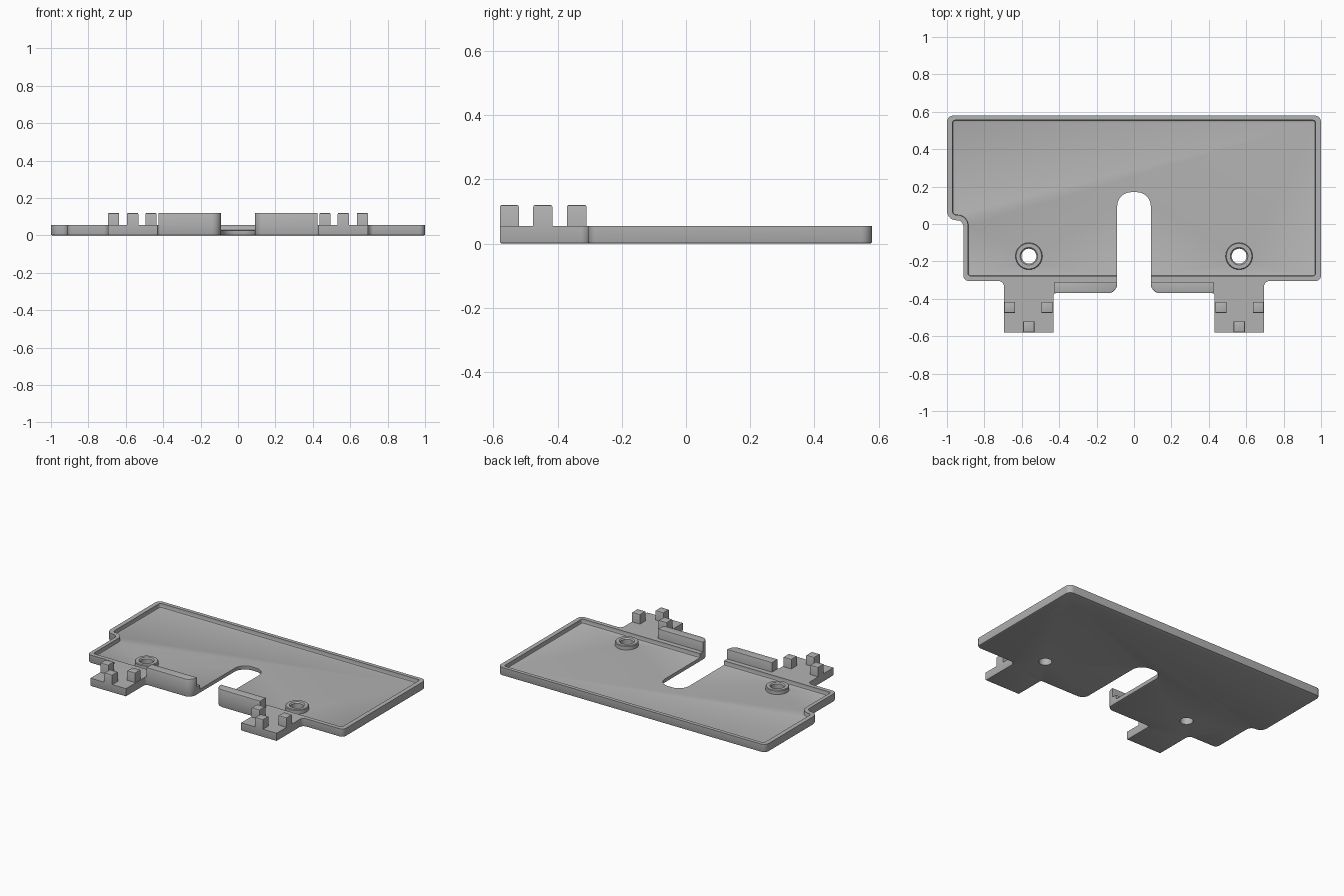
import bpy, bmesh, math
from mathutils import Vector

cube = bpy.data.objects.get("Cube")
if cube:
    bpy.data.objects.remove(cube, do_unlink=True)

grey = bpy.data.materials.new("plain grey")
grey.use_nodes = True
grey.diffuse_color = (0.45, 0.45, 0.45, 1)
grey.node_tree.nodes["Principled BSDF"].inputs["Base Color"].default_value = grey.diffuse_color

FLOOR, RIM, TOP = 0.027, 0.055, 0.12


def rounded(corners, steps=8):
    """Outline with each right-angled corner (x, y, radius) replaced by an arc."""
    out = []
    for i, (x, y, r) in enumerate(corners):
        p = Vector((x, y))
        if r == 0:
            out.append(p)
            continue
        into = (p - Vector(corners[i - 1][:2])).normalized()
        away = (Vector(corners[(i + 1) % len(corners)][:2]) - p).normalized()
        centre = p - into * r + away * r
        for k in range(steps + 1):
            a = math.pi / 2 * k / steps
            out.append(centre - away * r * math.cos(a) + into * r * math.sin(a))
    return out


def finish(name, bm):
    bmesh.ops.recalc_face_normals(bm, faces=bm.faces)
    mesh = bpy.data.meshes.new(name)
    bm.to_mesh(mesh)
    bm.free()
    mesh.materials.append(grey)
    obj = bpy.data.objects.new(name, mesh)
    bpy.context.collection.objects.link(obj)
    return obj


def prism(name, outline, z0, z1, bottom=0, top=0):
    """Extruded outline with optional rounding of its bottom or top edge."""
    bm = bmesh.new()
    base = bm.faces.new([bm.verts.new((p[0], p[1], z0)) for p in outline])
    new = bmesh.ops.extrude_face_region(bm, geom=[base], use_keep_orig=True)["geom"]
    bmesh.ops.translate(bm, vec=(0, 0, z1 - z0),
                        verts=[v for v in new if isinstance(v, bmesh.types.BMVert)])
    bmesh.ops.recalc_face_normals(bm, faces=bm.faces)
    for z, width in ((z0, bottom), (z1, top)):
        if width:
            edges = [e for e in bm.edges if all(abs(v.co.z - z) < 1e-5 for v in e.verts)]
            bmesh.ops.bevel(bm, geom=edges, offset=width, segments=2,
                            profile=0.5, affect='EDGES')
    return finish(name, bm)


def box(name, x0, x1, y0, y1):
    outline = [(x0, y0), (x1, y0), (x1, y1), (x0, y1)]
    return prism(name, outline, RIM, TOP, top=0.006)


def lathe(name, profile, x, y, segments=40):
    bm = bmesh.new()
    verts = [bm.verts.new((r, 0, z)) for r, z in profile]
    edges = [bm.edges.new((a, b)) for a, b in zip(verts, verts[1:])]
    bmesh.ops.spin(bm, geom=verts + edges, cent=(0, 0, 0), axis=(0, 0, 1),
                   angle=2 * math.pi, steps=segments)
    bmesh.ops.remove_doubles(bm, verts=bm.verts, dist=1e-5)
    bmesh.ops.translate(bm, vec=(x, y, 0), verts=bm.verts)
    return finish(name, bm)


def activate(obj):
    bpy.ops.object.select_all(action='DESELECT')
    obj.select_set(True)
    bpy.context.view_layer.objects.active = obj


def cut(obj, cutter):
    cutter.hide_render = True
    mod = obj.modifiers.new("cut", 'BOOLEAN')
    mod.operation, mod.solver, mod.object = 'DIFFERENCE', 'EXACT', cutter
    activate(obj)
    bpy.ops.object.modifier_apply(modifier=mod.name)
    bpy.data.objects.remove(cutter, do_unlink=True)


# Plate outline: mirrored slot and tabs, with a notch on the right edge only
half = [(0.09, 0.17, 0.075), (0.09, -0.37, 0.05), (0.43, -0.37, 0.012),
        (0.43, -0.58, 0), (0.695, -0.58, 0), (0.695, -0.305, 0.03)]
outer = [(1, -0.305, 0.03), (1, 0.58, 0.035), (-1, 0.58, 0.035),
         (-1, 0.02, 0.05), (-0.912, 0.02, 0.035), (-0.912, -0.305, 0.03)]
mirrored = [(-x, y, r) for x, y, r in reversed(half)]
plate = prism("base_plate", rounded(half + outer + mirrored), 0, RIM, bottom=0.007)

# Recess leaving a raised rim
recess = [(0.97, -0.277, 0.012), (0.97, 0.555, 0.015), (-0.97, 0.555, 0.015),
          (-0.97, 0.048, 0.02), (-0.887, 0.048, 0.058), (-0.887, -0.277, 0.012)]
cut(plate, prism("recess_cutter", rounded(recess), FLOOR, 0.2, bottom=0.006))

parts = [plate]
for side, label in ((1, "left"), (-1, "right")):
    # Screw hole and raised collar
    hx, hy, hr = side * 0.562, -0.172, 0.04
    circle = [(hx + hr * math.cos(a), hy + hr * math.sin(a))
              for a in (2 * math.pi * k / 40 for k in range(40))]
    cut(plate, prism("hole_cutter", circle, -0.1, 0.2))
    collar = [(hr, FLOOR), (hr, 0.047), (0.047, RIM), (0.068, RIM),
              (0.072, 0.051), (0.072, FLOOR)]
    parts.append(lathe(label + "_screw_collar", collar, hx, hy))

    # Upright wall beside the slot, rounded at its slot end
    wall = rounded([(0.09, -0.31, 0), (0.09, -0.37, 0.05),
                    (0.425, -0.37, 0), (0.425, -0.31, 0)])
    parts.append(prism(label + "_slot_wall", [(side * x, y) for x, y in wall],
                       RIM, TOP, top=0.004))

    # Three pegs on the tab
    for name, x, y in (("inner", 0.465, -0.446), ("front", 0.563, -0.55),
                       ("outer", 0.665, -0.446)):
        parts.append(box(f"{label}_{name}_peg", side * x - 0.03, side * x + 0.03,
                         y - 0.03, y + 0.03))

for part in parts:
    activate(part)
    bpy.ops.object.shade_smooth_by_angle(angle=math.radians(30))
